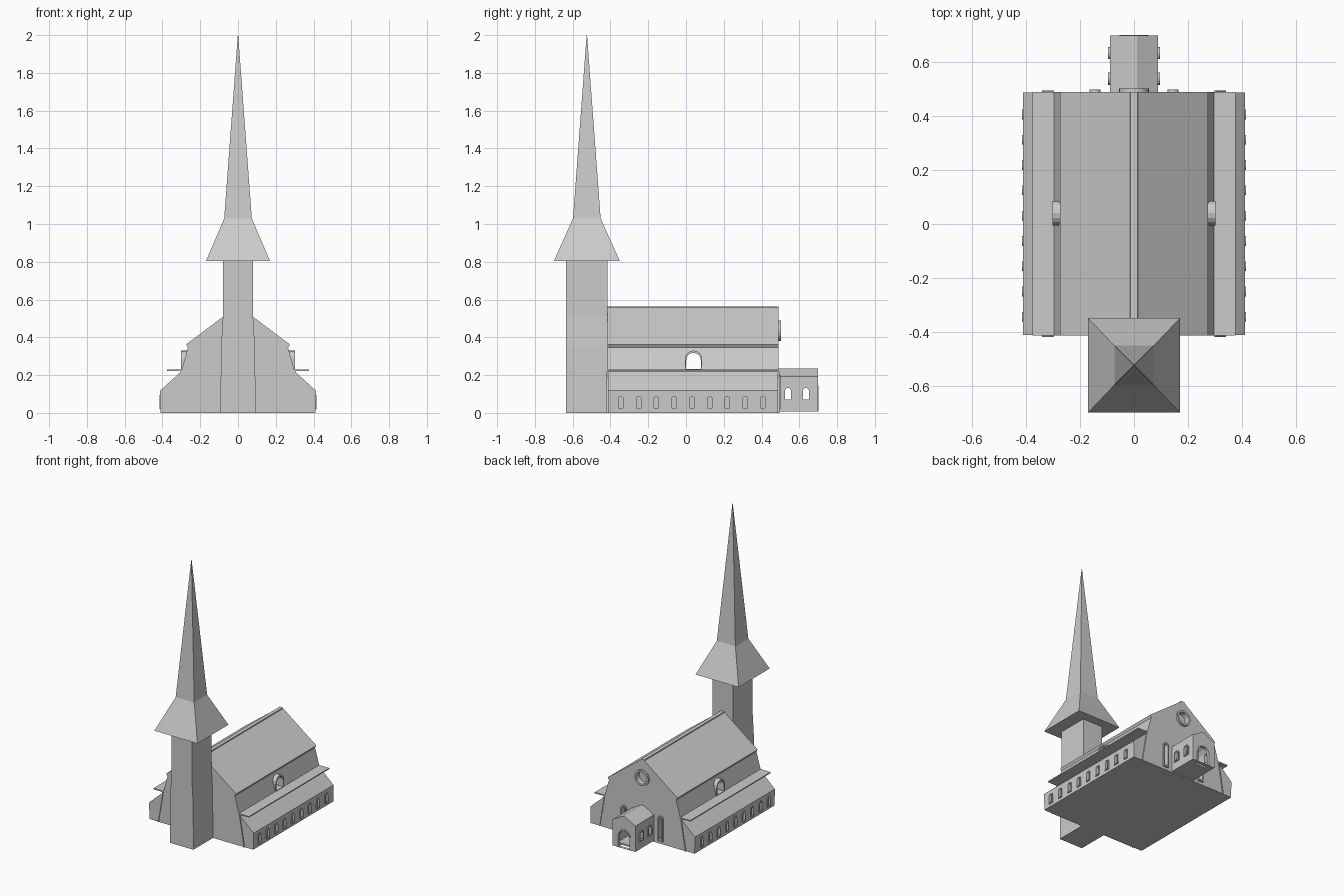
import bpy, bmesh, math

if "Cube" in bpy.data.objects:
    bpy.data.objects.remove(bpy.data.objects["Cube"])


def make(name, verts, faces):
    me = bpy.data.meshes.new(name)
    me.from_pydata(verts, [], faces)
    bm = bmesh.new()
    bm.from_mesh(me)
    bmesh.ops.recalc_face_normals(bm, faces=bm.faces)
    bm.to_mesh(me)
    bm.free()
    ob = bpy.data.objects.new(name, me)
    bpy.context.collection.objects.link(ob)
    return ob


def place(p, t, axis):
    return (t, p[0], p[1]) if axis == 'x' else (p[0], t, p[1])


def prism(name, pts, axis, t0, t1):
    n = len(pts)
    v = [place(p, t, axis) for t in (t0, t1) for p in pts]
    f = [[i, (i + 1) % n, n + (i + 1) % n, n + i] for i in range(n)]
    return make(name, v, f + [list(range(n)), list(range(n, 2 * n))])


def ring(name, outer, inner, axis, t0, t1):
    n = len(outer)
    loops = [(outer, t0), (outer, t1), (inner, t1), (inner, t0)]
    v = [place(p, t, axis) for pts, t in loops for p in pts]
    f = [[k * n + i, k * n + (i + 1) % n, (k + 1) % 4 * n + (i + 1) % n, (k + 1) % 4 * n + i]
         for k in range(4) for i in range(n)]
    return make(name, v, f)


def arch(u, z0, z1, w, seg=8):
    r = w / 2
    top = [(u + r * math.cos(math.pi * i / seg), z1 - r + r * math.sin(math.pi * i / seg))
           for i in range(seg + 1)]
    return [(u - r, z0), (u + r, z0)] + top


def circle(u, z, r, n=24):
    return [(u + r * math.cos(2 * math.pi * i / n), z + r * math.sin(2 * math.pi * i / n))
            for i in range(n)]


def cut(ob, pts, axis, t0, t1):
    c = prism("cutter", pts, axis, t0, t1)
    m = ob.modifiers.new("cut", 'BOOLEAN')
    m.object, m.operation, m.solver = c, 'DIFFERENCE', 'EXACT'
    bpy.context.view_layer.objects.active = ob
    bpy.ops.object.modifier_apply(modifier=m.name)
    bpy.data.objects.remove(c)


def mirrored(half):
    return half + [(-x, z) for x, z in reversed(half)]


def stacked(name, levels, cy):
    # square rings (half x, half y, z) joined upwards
    v = [(sx * hx, cy + sy * hy, z) for hx, hy, z in levels
         for sx, sy in ((-1, -1), (1, -1), (1, 1), (-1, 1))]
    n = len(levels)
    f = [[4 * k + i, 4 * k + (i + 1) % 4, 4 * k + 4 + (i + 1) % 4, 4 * k + 4 + i]
         for k in range(n - 1) for i in range(4)]
    return make(name, v, f + [[0, 1, 2, 3], [4 * n - 4 + i for i in range(4)]])


Y0, Y1 = -0.415, 0.49

# nave with splayed walls and steep roof
nave = prism("nave", mirrored([(0.34, 0), (0.30, 0.222), (0.265, 0.345), (0.275, 0.362),
                               (0.015, 0.557)]), 'y', Y0, Y1)
prism("ridge_cap", mirrored([(0.015, 0.552), (0.013, 0.563)]), 'y', Y0, Y1)

# dormers share a tunnel through the nave
cut(nave, arch(0.04, 0.232, 0.318, 0.078), 'x', -0.5, 0.5)
cut(nave, circle(0, 0.435, 0.042), 'y', 0.465, 0.6)
for s in (-1, 1):
    ring("dormer", arch(0.04, 0.224, 0.33, 0.092), arch(0.04, 0.232, 0.318, 0.078),
         'x', s * 0.25, s * 0.302)

# back wall round window and lancets
ring("round_window_frame", circle(0, 0.435, 0.055), circle(0, 0.435, 0.042), 'y', 0.465, 0.503)
for s in (-1, 1):
    cut(nave, arch(s * 0.145, 0.03, 0.19, 0.026), 'y', 0.465, 0.6)
    ring("lancet_frame", arch(s * 0.145, 0.02, 0.2, 0.042), arch(s * 0.145, 0.03, 0.19, 0.026),
         'y', 0.465, 0.5)

# side aisles, eave plates and windows
for s in (-1, 1):
    aisle = prism("aisle", [(s * x, z) for x, z in
                  ((0.30, 0), (0.41, 0), (0.412, 0.118), (0.30, 0.22), (0.28, 0.22))],
                  'y', Y0 + 0.002, Y1 - 0.002)
    prism("eave_plate", [(s * x, z) for x, z in
          ((0.28, 0.221), (0.377, 0.221), (0.377, 0.229), (0.28, 0.229))], 'y', Y0, Y1)
    for i in range(9):
        y = 0.407 - 0.094 * i
        cut(aisle, arch(y, 0.026, 0.088, 0.024), 'x', s * 0.39, s * 0.5)
        ring("aisle_window_frame", arch(y, 0.02, 0.096, 0.036), arch(y, 0.026, 0.088, 0.024),
             'x', s * 0.395, s * 0.416)
    # thin pilasters at the joint of aisle and nave
    for y in (Y0, Y1):
        prism("pilaster", [(s * x, z) for x, z in
              ((0.335, 0), (0.342, 0), (0.305, 0.222), (0.298, 0.222))],
              'y', y - 0.005, y + 0.005)

# porch at the back: hollow gabled box
porch = prism("porch", mirrored([(0.09, 0.008), (0.09, 0.192), (0.012, 0.236)]),
              'y', 0.48, 0.70)
cut(porch, arch(0, 0.02, 0.18, 0.15), 'y', 0.50, 0.685)
cut(porch, arch(0, 0.0, 0.135, 0.09), 'y', 0.66, 0.8)
ring("porch_door_frame", arch(0, 0.008, 0.145, 0.108), arch(0, 0.009, 0.135, 0.09),
     'y', 0.68, 0.702)
for y in (0.54, 0.635):
    cut(porch, arch(y, 0.07, 0.132, 0.032), 'x', -0.2, 0.2)
    for s in (-1, 1):
        ring("porch_window_frame", arch(y, 0.062, 0.14, 0.046), arch(y, 0.07, 0.132, 0.032),
             'x', s * 0.08, s * 0.096)

# tower shaft and spire
stacked("tower", [(0.093, 0.11, 0), (0.09, 0.11, 0.34), (0.08, 0.11, 0.51), (0.08, 0.11, 0.81)],
        -0.525)
stacked("spire", [(0.17, 0.175, 0.803), (0.073, 0.073, 1.03), (0.001, 0.001, 2.0)], -0.525)
